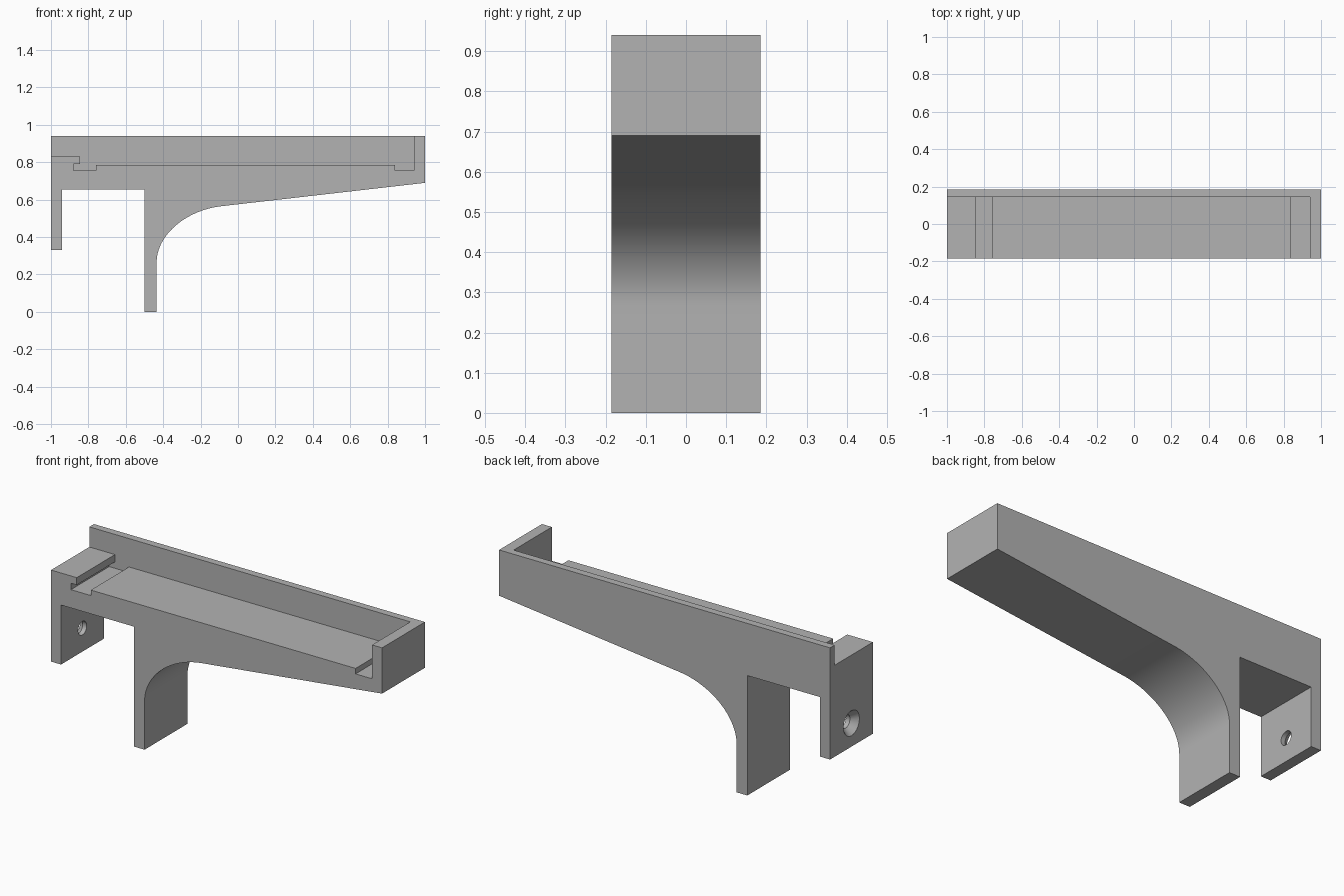
import bpy
import bmesh
from mathutils import Matrix, Vector
from mathutils.geometry import interpolate_bezier

if "Cube" in bpy.data.objects:
    bpy.data.objects.remove(bpy.data.objects["Cube"])

HALF = 0.185        # half depth of the bracket
WALL = 0.145        # inner face of the back wall

grey = bpy.data.materials.new("plain grey")
grey.use_nodes = True
grey.diffuse_color = (0.45, 0.45, 0.45, 1)
grey.node_tree.nodes["Principled BSDF"].inputs["Base Color"].default_value = (0.45, 0.45, 0.45, 1)


def finish(name, bm):
    bmesh.ops.recalc_face_normals(bm, faces=bm.faces)
    mesh = bpy.data.meshes.new(name)
    bm.to_mesh(mesh)
    bm.free()
    mesh.materials.append(grey)
    obj = bpy.data.objects.new(name, mesh)
    bpy.context.scene.collection.objects.link(obj)
    return obj


def prism(name, outline, y0, y1):
    """Extrude an x-z outline along y."""
    bm = bmesh.new()
    face = bm.faces.new([bm.verts.new((x, y0, z)) for x, z in outline])
    grown = bmesh.ops.extrude_face_region(bm, geom=[face])["geom"]
    verts = [v for v in grown if isinstance(v, bmesh.types.BMVert)]
    bmesh.ops.translate(bm, verts=verts, vec=(0, y1 - y0, 0))
    return finish(name, bm)


def bore(name, r0, r1, x0, x1, z):
    """Round cutter along x, radius r0 at x0 and r1 at x1."""
    bm = bmesh.new()
    turn = Matrix.Translation(((x0 + x1) / 2, 0, z)) @ Matrix.Rotation(1.5707963, 4, "Y")
    bmesh.ops.create_cone(bm, cap_ends=True, segments=48, radius1=r0, radius2=r1,
                          depth=x1 - x0, matrix=turn)
    return finish(name, bm)


def cut(obj, cutter):
    cutter.hide_render = True
    mod = obj.modifiers.new("cut", "BOOLEAN")
    mod.operation = "DIFFERENCE"
    mod.solver = "EXACT"
    mod.object = cutter
    bpy.context.view_layer.objects.active = obj
    bpy.ops.object.modifier_apply(modifier=mod.name)
    bpy.data.objects.remove(cutter)


# Curved brace between the leg and the sloping underside
curve = interpolate_bezier(Vector((-0.435, 0.265)), Vector((-0.435, 0.41)),
                           Vector((-0.28, 0.543)), Vector((-0.09, 0.565)), 32)

# Full side outline: mounting tab, leg, brace, arm
outline = [(-1, 0.94), (-1, 0.33), (-0.94, 0.33), (-0.94, 0.655), (-0.5, 0.655),
           (-0.5, 0), (-0.435, 0)]
outline += [(p[0], p[1]) for p in curve]
outline += [(1, 0.69), (1, 0.94)]
bracket = prism("bracket", outline, -HALF, HALF)

# Tray recess with an undercut slot at one end and a groove at the other
recess = [(-1.1, 1.1), (0.94, 1.1), (0.94, 0.755), (0.84, 0.755), (0.84, 0.785),
          (-0.76, 0.785), (-0.76, 0.755), (-0.88, 0.755), (-0.88, 0.79),
          (-0.845, 0.79), (-0.845, 0.83), (-1.1, 0.83)]
cut(bracket, prism("tray_cutter", recess, -0.4, WALL))

# Countersunk screw hole in the mounting tab
cut(bracket, bore("screw_cutter", 0.037, 0.037, -1.1, -0.9, 0.458))
cut(bracket, bore("countersink_cutter", 0.077, 0.033, -1.01, -0.96, 0.458))

# Smooth the brace, keep the edges sharp
bpy.ops.object.select_all(action="DESELECT")
bracket.select_set(True)
bpy.context.view_layer.objects.active = bracket
bpy.ops.object.shade_smooth_by_angle(angle=0.45)
